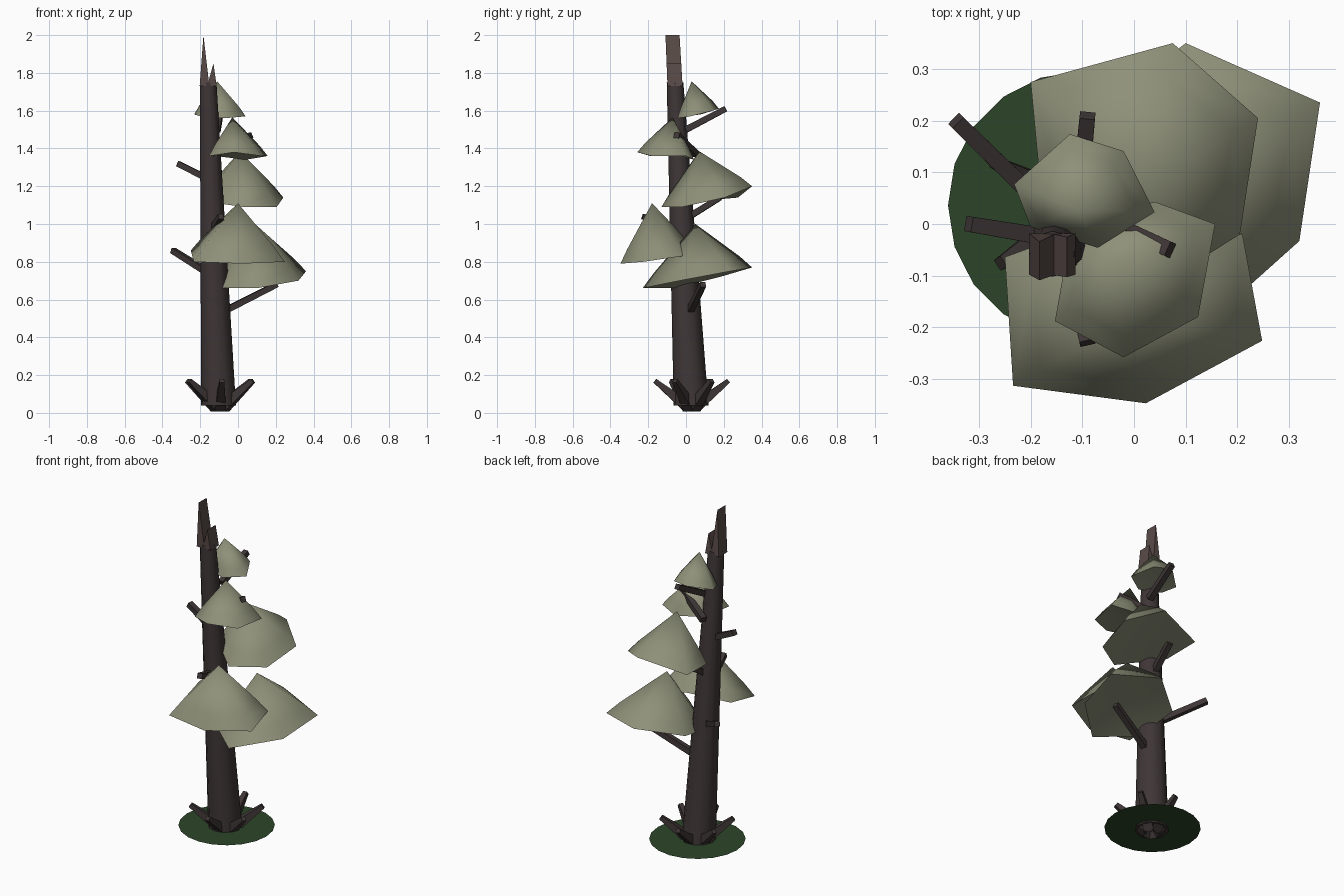
import bpy, bmesh, math
from mathutils import Vector

if "Cube" in bpy.data.objects:
    bpy.data.objects.remove(bpy.data.objects["Cube"])


def material(name, rgb):
    m = bpy.data.materials.new(name)
    m.diffuse_color = (*rgb, 1)
    m.use_nodes = True
    m.node_tree.nodes["Principled BSDF"].inputs["Base Color"].default_value = m.diffuse_color
    return m


BARK = material("bark", (0.05, 0.037, 0.037))
SPLINTER = material("splintered_wood", (0.10, 0.07, 0.065))
GRASS = material("grass", (0.025, 0.06, 0.022))
LEAF = material("foliage", (0.27, 0.28, 0.19))


def add_mesh(name, verts, faces, mat, smooth_angle=None):
    me = bpy.data.meshes.new(name)
    me.from_pydata([tuple(v) for v in verts], [], faces)
    bm = bmesh.new()
    bm.from_mesh(me)
    if mat is not GRASS:
        bmesh.ops.recalc_face_normals(bm, faces=bm.faces[:])
    bm.to_mesh(me)
    bm.free()
    ob = bpy.data.objects.new(name, me)
    bpy.context.collection.objects.link(ob)
    me.materials.append(mat)
    if smooth_angle:
        bpy.ops.object.select_all(action='DESELECT')
        ob.select_set(True)
        bpy.context.view_layer.objects.active = ob
        bpy.ops.object.shade_smooth_by_angle(angle=math.radians(smooth_angle))
    return ob


def stick(name, a, b, r0, r1):
    """Square tapered stick from a to b."""
    a, b = Vector(a), Vector(b)
    d = (b - a).normalized()
    u = d.cross(Vector((0, 0, 1))).normalized()
    v = u.cross(d)
    corners = ((-1, -1), (1, -1), (1, 1), (-1, 1))
    verts = [p + u * (i * r) + v * (j * r) for p, r in ((a, r0), (b, r1)) for i, j in corners]
    faces = [(0, 1, 2, 3), (4, 5, 6, 7)] + [(i, (i + 1) % 4, 4 + (i + 1) % 4, 4 + i) for i in range(4)]
    return add_mesh(name, verts, faces, BARK)


def ring(center, r, n):
    return [Vector(center) + Vector((r * math.cos(2 * math.pi * i / n), r * math.sin(2 * math.pi * i / n), 0))
            for i in range(n)]


# Grass disc
add_mesh("grass_disc", ring((-0.10, 0.036, 0.05), 0.26, 20), [tuple(range(20))], GRASS)

# Leaning tapered trunk
N = 12
trunk_base, trunk_top = (-0.103, 0.027, 0.04), (-0.158, -0.058, 1.75)
add_mesh("trunk", ring(trunk_base, 0.092, N) + ring(trunk_top, 0.044, N),
         [tuple(range(N)), tuple(range(N, 2 * N))]
         + [(i, (i + 1) % N, N + (i + 1) % N, N + i) for i in range(N)], BARK, 40)

# Splintered top: a jagged profile extruded front to back
profile = [(-0.203, 1.73), (-0.183, 2.0), (-0.155, 1.76), (-0.13, 1.85), (-0.113, 1.73)]
front = [(x, -0.098 - 0.04 * (z - 1.73), z) for x, z in profile]
back = [(x, -0.018 - 0.06 * (z - 1.73), z) for x, z in profile]
add_mesh("splintered_top", front + back,
         [(0, 1, 2), (0, 2, 4), (2, 3, 4), (5, 7, 6), (5, 9, 7), (7, 9, 8)]
         + [(i, (i + 1) % 5, 5 + (i + 1) % 5, 5 + i) for i in range(5)], SPLINTER)

# Roots rising outwards around the base
for k in range(6):
    t = math.radians(33 + 60 * k)
    c, s = math.cos(t), math.sin(t)
    stick(f"root_{k + 1}", (-0.095 + 0.02 * c, 0.03 + 0.02 * s, 0.03),
          (-0.095 + 0.195 * c, 0.03 + 0.195 * s, 0.17), 0.03, 0.012)

# Broken branches
branches = [
    ((-0.11, 0.01, 0.52), (0.205, 0.09, 0.68)),
    ((-0.13, -0.01, 0.725), (-0.345, 0.20, 0.86)),
    ((-0.135, -0.03, 0.97), (-0.09, -0.23, 1.04)),
    ((-0.135, -0.03, 1.01), (-0.10, 0.18, 1.14)),
    ((-0.14, -0.03, 1.23), (-0.32, 0.0, 1.32)),
    ((-0.15, 0.05, 1.37), (0.07, -0.05, 1.47)),
    ((-0.11, 0.0, 1.50), (-0.09, 0.21, 1.61)),
]
for k, (a, b) in enumerate(branches):
    stick(f"branch_{k + 1}", a, b, 0.017, 0.015)

# Foliage clumps: apex, then six rim corners
clumps = [
    ((0.09, 0.05, 1.0), [(0.10, 0.35, 0.77), (0.36, 0.235, 0.75), (0.32, -0.033, 0.70),
                         (0.10, -0.23, 0.66), (-0.09, -0.06, 0.66), (-0.12, 0.18, 0.72)]),
    ((0.0, -0.18, 1.11), [(-0.25, -0.064, 0.86), (-0.234, -0.313, 0.80), (0.023, -0.347, 0.79),
                          (0.248, -0.226, 0.80), (0.21, -0.02, 0.83), (-0.02, 0.02, 0.89)]),
    ((0.01, 0.07, 1.385), [(-0.20, 0.275, 1.14), (0.075, 0.35, 1.20), (0.24, 0.205, 1.14),
                           (0.205, -0.02, 1.09), (0.03, -0.13, 1.09), (-0.18, 0.06, 1.12)]),
    ((-0.03, -0.07, 1.565), [(-0.153, -0.188, 1.36), (-0.02, -0.258, 1.38), (0.124, -0.18, 1.36),
                             (0.157, 0.0, 1.36), (0.04, 0.043, 1.34), (-0.12, 0.0, 1.36)]),
    ((-0.11, 0.03, 1.755), [(-0.232, 0.077, 1.58), (-0.124, 0.174, 1.61), (-0.02, 0.141, 1.60),
                            (0.04, 0.023, 1.57), (-0.07, -0.046, 1.56), (-0.20, -0.006, 1.57)]),
]
for k, (apex, rim) in enumerate(clumps):
    apex = Vector(apex)
    rim = [Vector(p) for p in rim]
    mid = [apex.lerp(p, 0.78) + Vector((0, 0, 0.008)) for p in rim]
    under = sum(rim, Vector()) / 6 + Vector((0, 0, 0.02))
    faces = []
    for i in range(6):
        j = (i + 1) % 6
        faces += [(0, 1 + i, 1 + j), (1 + i, 7 + i, 7 + j, 1 + j), (13, 7 + j, 7 + i)]
    add_mesh(f"foliage_{k + 1}", [apex] + mid + rim + [under], faces, LEAF, 75)
